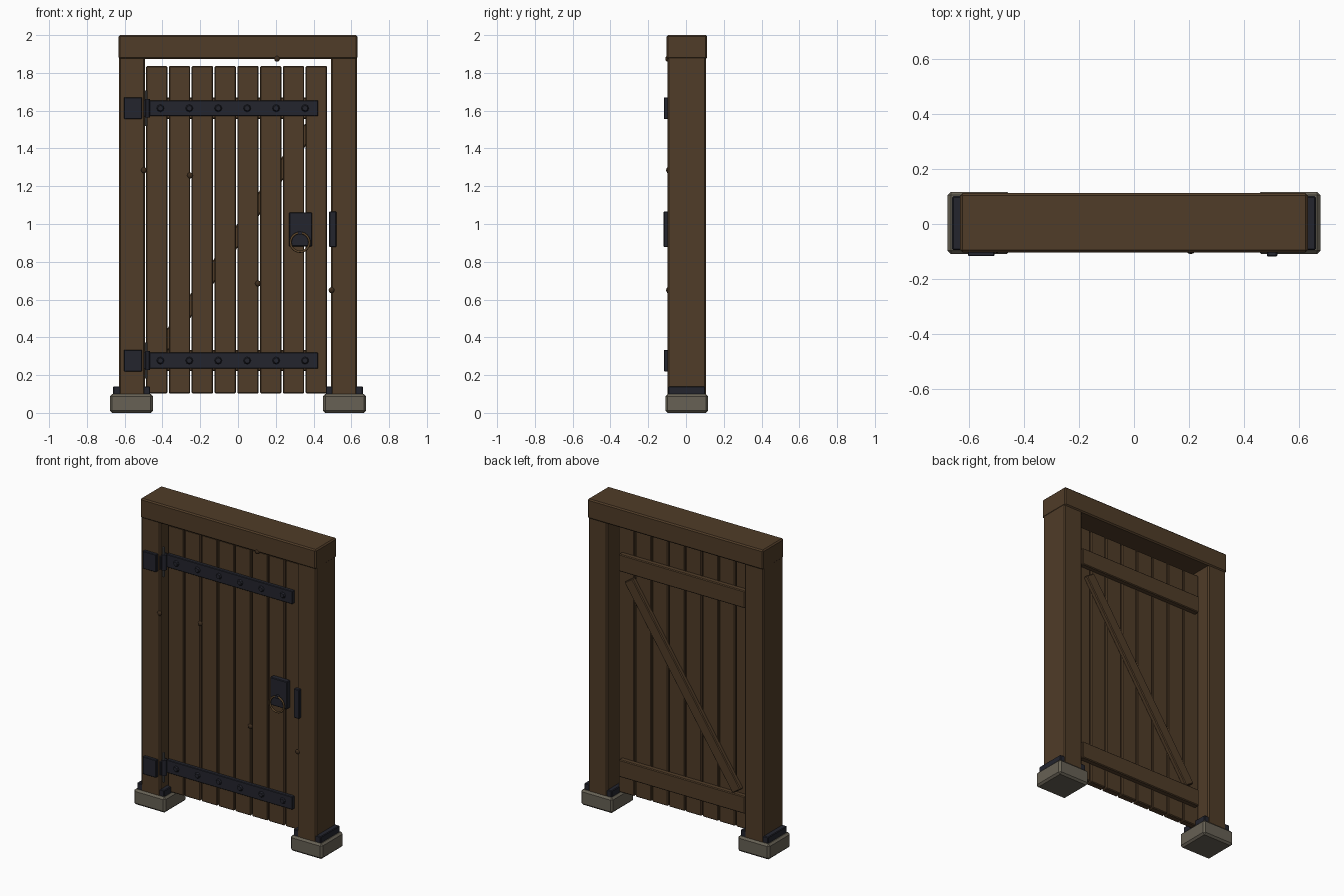
import bpy, math
from mathutils import Matrix, Vector

if "Cube" in bpy.data.objects:
    bpy.data.objects.remove(bpy.data.objects["Cube"])


def mat(name, rgb):
    m = bpy.data.materials.new(name)
    m.diffuse_color = (*rgb, 1)
    m.use_nodes = True
    m.node_tree.nodes["Principled BSDF"].inputs["Base Color"].default_value = m.diffuse_color
    return m


WOOD = mat("brown wood", (0.080, 0.045, 0.021))
KNOT = mat("dark knot", (0.045, 0.025, 0.012))
IRON = mat("black iron", (0.017, 0.018, 0.027))
STEEL = mat("grey steel", (0.10, 0.10, 0.10))
BRONZE = mat("bronze", (0.11, 0.062, 0.025))
STONE = mat("grey stone", (0.135, 0.12, 0.09))


def finish(name, material):
    ob = bpy.context.object
    ob.name = name
    ob.data.materials.append(material)
    return ob


def box(name, x, y, z, material, bevel=0.005):
    """Chamfered box from (min, max) ranges."""
    bpy.ops.mesh.primitive_cube_add(size=1)
    ob = finish(name, material)
    size = [r[1] - r[0] for r in (x, y, z)]
    ob.data.transform(Matrix.Diagonal((*size, 1)))
    ob.location = [(r[0] + r[1]) / 2 for r in (x, y, z)]
    b = ob.modifiers.new("chamfer", 'BEVEL')
    b.width = bevel
    b.segments = 1
    return ob


def rod(name, loc, radius, depth, material, sides=12, along_y=False):
    rot = (math.pi / 2, 0, 0) if along_y else (0, 0, 0)
    bpy.ops.mesh.primitive_cylinder_add(vertices=sides, radius=radius, depth=depth,
                                        location=loc, rotation=rot)
    ob = finish(name, material)
    bpy.ops.object.shade_smooth_by_angle(angle=math.radians(40))
    return ob


# Frame: footings, iron collars, posts and lintel
for side, s in (("left", -1), ("right", 1)):
    def span(a, b):
        return tuple(sorted((s * a, s * b)))
    box(side + "_footing", span(0.45, 0.678), (-0.109, 0.117), (0, 0.1), STONE, 0.012)
    box(side + "_collar", span(0.465, 0.661), (-0.094, 0.101), (0.095, 0.14), IRON, 0.004)
    box(side + "_post", span(0.493, 0.63), (-0.097, 0.105), (0.05, 1.89), WOOD, 0.008)
box("lintel", (-0.632, 0.632), (-0.103, 0.112), (1.873, 2.0), WOOD, 0.008)

# Door planks
for i in range(8):
    cx = -0.43 + i * 0.1207
    box(f"plank_{i + 1}", (cx - 0.0565, cx + 0.0565), (-0.025, 0.02), (0.103, 1.836), WOOD)

# Diagonal brace on the back
brace = box("brace", (-0.7, 0.7), (0.018, 0.05), (-0.035, 0.035), WOOD)
brace.location.x, brace.location.z = -0.008, 0.93
brace.rotation_euler.y = -math.atan2(1.08, 0.723)

# Ledges, strap hinges and rivets, top and bottom
for level, z in (("lower", 0.277), ("upper", 1.613)):
    box(level + "_ledge", (-0.462, 0.446), (0.018, 0.056), (z - 0.056, z + 0.056), WOOD)
    box(level + "_hinge_plate", (-0.604, -0.508), (-0.117, -0.09), (z - 0.057, z + 0.057), IRON, 0.003)
    box(level + "_hinge_leaf", (-0.51, -0.487), (-0.094, -0.07), (z - 0.045, z + 0.045), IRON, 0.003)
    box(level + "_strap", (-0.482, 0.424), (-0.047, -0.022), (z - 0.042, z + 0.042), IRON, 0.003)
    rod(level + "_hinge_barrel", (-0.486, 0 - 0.066, z), 0.019, 0.1, IRON)
    rod(level + "_hinge_pin", (-0.486, -0.07, z), 0.007, 0.19, STEEL, 8)
    for i in range(6):
        x = -0.411 + i * 0.1532
        # low domed rivet head
        bpy.ops.mesh.primitive_cone_add(vertices=8, radius1=0.021, radius2=0.014, depth=0.012,
                                        location=(x, -0.051, z), rotation=(math.pi / 2, 0, 0))
        finish(f"{level}_rivet_{i + 1}", IRON)

# Latch plate, pull ring and strike
box("latch_plate", (0.27, 0.392), (-0.058, -0.022), (0.882, 1.062), IRON, 0.004)
box("strike", (0.483, 0.521), (-0.118, -0.09), (0.877, 1.067), IRON, 0.004)
rod("ring_boss", (0.328, -0.062, 0.953), 0.011, 0.024, IRON, 10, True)
bpy.ops.mesh.primitive_torus_add(major_radius=0.05, minor_radius=0.006, major_segments=24,
                                 minor_segments=8, location=(0.328, -0.068, 0.903),
                                 rotation=(math.pi / 2, 0, 0))
finish("pull_ring", BRONZE)
bpy.ops.object.shade_smooth()

# Knots in the wood
knots = [(-0.498, -0.094, 1.285), (-0.254, -0.025, 1.257), (0.106, -0.025, 0.685),
         (0.495, -0.094, 0.65), (0.207, -0.098, 1.875)]
for i, loc in enumerate(knots):
    bpy.ops.mesh.primitive_uv_sphere_add(segments=10, ring_count=6, radius=0.016, location=loc)
    k = finish(f"knot_{i + 1}", KNOT)
    k.data.transform(Matrix.Diagonal((1, 0.7, 1, 1)))
    bpy.ops.object.shade_smooth()
